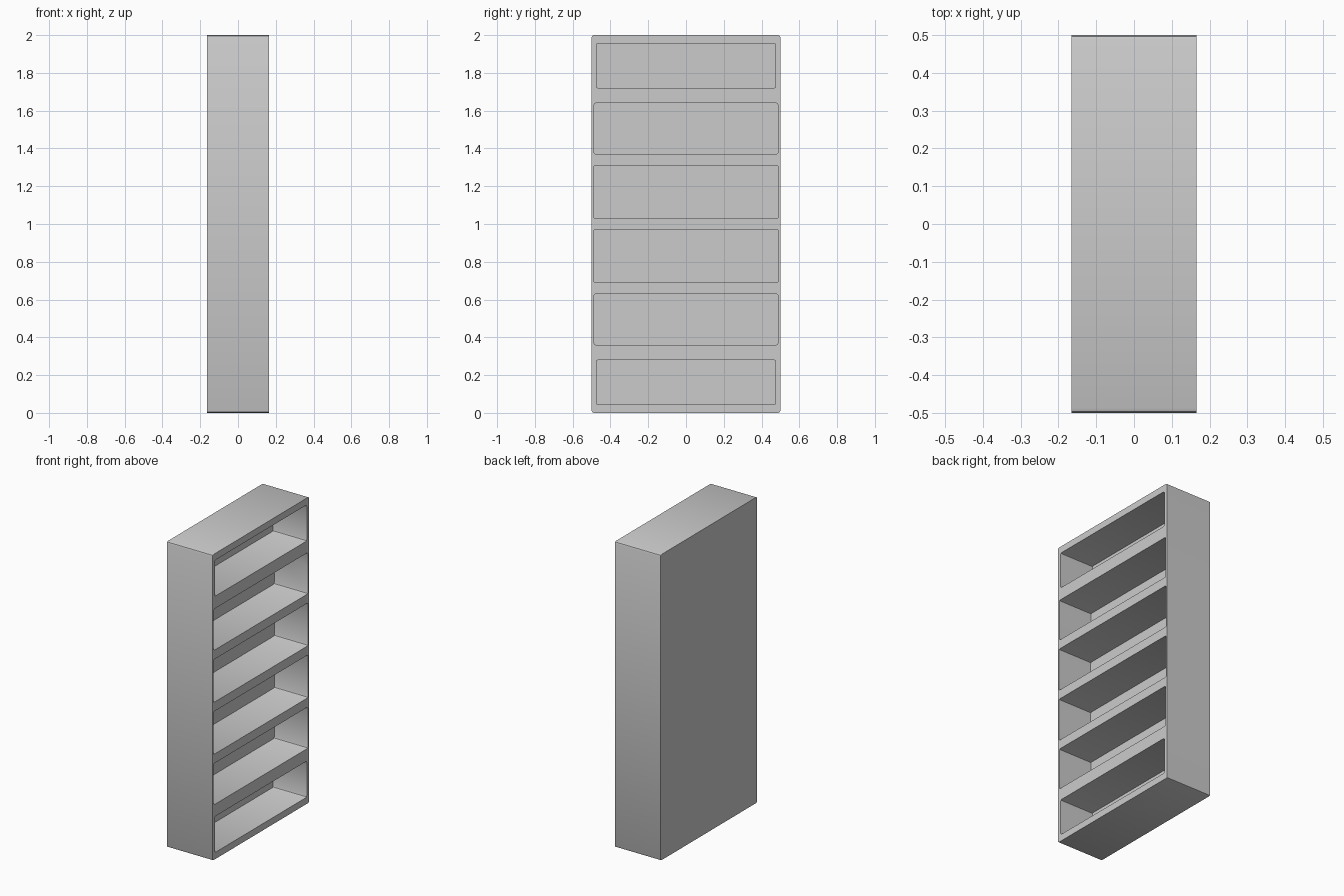
import bpy, bmesh

if "Cube" in bpy.data.objects:
    bpy.data.objects.remove(bpy.data.objects["Cube"])

DEPTH, WIDTH, HEIGHT = 0.33, 1.0, 2.0
FRONT = DEPTH / 2
BACK_INNER = FRONT - 0.243


def rounded_box(name, x0, x1, half_y, z0, z1, radius):
    """Box whose four edges along x are softened."""
    bm = bmesh.new()
    bmesh.ops.create_cube(bm, size=1)
    for v in bm.verts:
        v.co.x = x1 if v.co.x > 0 else x0
        v.co.y = half_y if v.co.y > 0 else -half_y
        v.co.z = z1 if v.co.z > 0 else z0
    edges = [e for e in bm.edges
             if abs(e.verts[0].co.x - e.verts[1].co.x) > 1e-4]
    bmesh.ops.bevel(bm, geom=edges, offset=radius, segments=2,
                    profile=0.5, affect='EDGES')
    bmesh.ops.recalc_face_normals(bm, faces=bm.faces[:])
    mesh = bpy.data.meshes.new(name)
    bm.to_mesh(mesh)
    bm.free()
    obj = bpy.data.objects.new(name, mesh)
    bpy.context.collection.objects.link(obj)
    return obj


# Bookcase body
bookcase = rounded_box("bookcase", -FRONT, FRONT, WIDTH / 2, 0, HEIGHT, 0.012)
bpy.context.view_layer.objects.active = bookcase
bookcase.select_set(True)

# Compartments, mirrored about mid height: half width, bottom, top
upper = [(0.49, 1.03, 1.31), (0.487, 1.37, 1.64), (0.475, 1.72, 1.956)]
lower = [(w, HEIGHT - t, HEIGHT - b) for w, b, t in upper]
for half_y, z0, z1 in upper + lower:
    cutter = rounded_box("compartment_cutter", BACK_INNER, FRONT + 0.1,
                         half_y, z0, z1, 0.01)
    cutter.hide_render = True
    mod = bookcase.modifiers.new("compartment", 'BOOLEAN')
    mod.operation = 'DIFFERENCE'
    mod.solver = 'EXACT'
    mod.object = cutter
    bpy.ops.object.modifier_apply(modifier=mod.name)
    bpy.data.objects.remove(cutter)

# Smooth only the softened corners
bpy.ops.object.shade_smooth_by_angle(angle=0.6)
